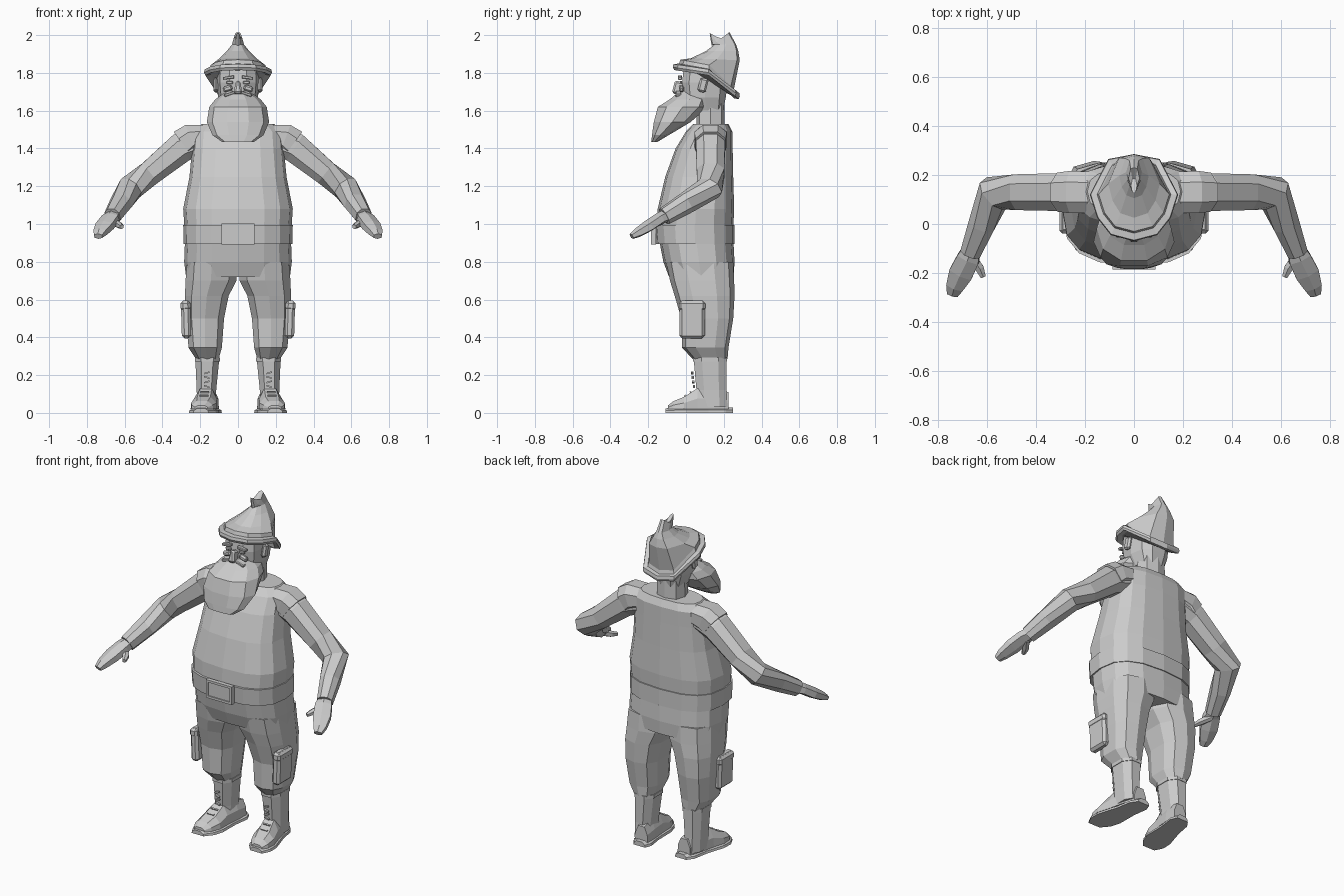
import bpy, bmesh, math
from mathutils import Vector, Matrix

cube = bpy.data.objects.get("Cube")
if cube:
    bpy.data.objects.remove(cube, do_unlink=True)

grey = bpy.data.materials.new("plain grey")
grey.use_nodes = True
grey.diffuse_color = (0.6, 0.6, 0.6, 1)
grey.node_tree.nodes["Principled BSDF"].inputs["Base Color"].default_value = (0.6, 0.6, 0.6, 1)


def finish(name, bm):
    bmesh.ops.recalc_face_normals(bm, faces=bm.faces)
    me = bpy.data.meshes.new(name)
    bm.to_mesh(me)
    bm.free()
    me.materials.append(grey)
    ob = bpy.data.objects.new(name, me)
    bpy.context.collection.objects.link(ob)
    return ob


def skin(name, rings):
    """Flat-faced skin over equal-length rings of points, with end caps."""
    bm = bmesh.new()
    rows = [[bm.verts.new(p) for p in r] for r in rings]
    n = len(rows[0])
    for a, b in zip(rows, rows[1:]):
        for i in range(n):
            j = (i + 1) % n
            bm.faces.new((a[i], a[j], b[j], b[i]))
    bm.faces.new(rows[0][::-1])
    bm.faces.new(rows[-1])
    return finish(name, bm)


def oval(rx, ry, n, e, turn=0.0):
    """Rounded-square outline; a lower e makes it squarer."""
    pts = []
    for i in range(n):
        a = 2 * math.pi * (i + turn) / n
        c, s = math.cos(a), math.sin(a)
        pts.append((rx * math.copysign(abs(c) ** e, c), ry * math.copysign(abs(s) ** e, s)))
    return pts


def stack(name, levels, n=16, e=0.8, turn=0.0, side=1):
    """Levels are (z, x_min, x_max, y_front, y_back)."""
    rings = []
    for z, x0, x1, y0, y1 in levels:
        cx, cy = (x0 + x1) / 2, (y0 + y1) / 2
        rings.append([(side * (cx + x), cy + y, z)
                      for x, y in oval((x1 - x0) / 2, (y1 - y0) / 2, n, e, turn)])
    return skin(name, rings)


def tube(name, path, side=1, n=8):
    """Path entries are (x, y, z, half_width, half_height)."""
    pts = [Vector(p[:3]) for p in path]
    rings = []
    for i, p in enumerate(path):
        d = (pts[min(i + 1, len(pts) - 1)] - pts[max(i - 1, 0)]).normalized()
        u = d.cross(Vector((0, 0, 1))).normalized()
        v = u.cross(d)
        ring = [pts[i] + u * a + v * b for a, b in oval(p[3], p[4], n, 0.85, 0.5)]
        rings.append([(side * q.x, q.y, q.z) for q in ring])
    return skin(name, rings)


def box(name, loc, size, rot=(0, 0, 0), bevel=0.0, taper=None):
    bm = bmesh.new()
    bmesh.ops.create_cube(bm, size=1)
    for v in bm.verts:
        v.co = Vector(a * b for a, b in zip(v.co, size))
        if taper and v.co.z > 0:
            v.co.x *= taper
    if bevel:
        bmesh.ops.bevel(bm, geom=bm.edges[:], offset=bevel, segments=1, affect='EDGES')
    for axis, ang in zip("XYZ", rot):
        bmesh.ops.rotate(bm, verts=bm.verts, matrix=Matrix.Rotation(ang, 3, axis))
    bmesh.ops.translate(bm, verts=bm.verts, vec=loc)
    return finish(name, bm)


# Torso, neck, belt and hips
def body(name, levels, n=16, e=0.75):
    return stack(name, [(z, -rx, rx, f, b) for z, rx, f, b in levels], n, e)


body("shirt", [(0.97, .283, -.155, .25), (1.08, .29, -.15, .255), (1.25, .257, -.11, .25),
               (1.4, .243, -.055, .247), (1.49, .235, 0, .245), (1.53, .19, .04, .225)])
body("belt", [(.895, .288, -.16, .258), (.995, .29, -.168, .258)])
body("hips", [(.72, .275, -.09, .252), (.8, .285, -.12, .257), (.93, .28, -.145, .25)])
body("neck", [(1.5, .085, .055, .205), (1.68, .08, .055, .205)], 8)

# Belt buckle: plate with a raised frame
box("buckle_plate", (0, -.168, .947), (.15, .02, .09))
for s in (-1, 1):
    box("buckle_side", (s * .08, -.172, .947), (.014, .025, .11))
    box("buckle_bar", (0, -.172, .947 + s * .048), (.16, .025, .014))

# Head and face
body("head", [(1.6, .08, .02, .2), (1.67, .105, -.015, .215), (1.75, .112, -.025, .225),
              (1.84, .11, -.015, .23)], 10)
body("beard", [(1.435, .085, -.185, -.15), (1.47, .135, -.182, -.09), (1.54, .165, -.175, .03),
               (1.62, .152, -.155, .12), (1.66, .12, -.09, .125), (1.705, .06, -.035, .1)], 10, .9)
box("nose", (0, -.04, 1.72), (.045, .055, .07), (-.25, 0, 0), .01, .55)
for s in (-1, 1):
    box("eyebrow", (s * .05, -.032, 1.775), (.06, .022, .015), (0, s * .15, 0), .003)
    box("eye", (s * .045, -.026, 1.75), (.035, .012, .016), (0, 0, 0), .003)
    box("cheek", (s * .055, -.024, 1.717), (.05, .025, .03), (0, s * .3, 0), .008)
    box("moustache", (s * .04, -.04, 1.69), (.07, .03, .016), (0, s * .3, 0), .004)
    box("ear", (s * .118, .09, 1.735), (.025, .045, .075), (-.25, 0, 0), .01)

# Hat: angular slanting brim, crown and a tip that hooks forward
half = [(0, -.07), (.095, -.045), (.15, .025), (.18, .12), (.105, .265)]
outline = half + [(0, .285)] + [(-x, y) for x, y in half[:0:-1]]


def hat_ring(scale, lift):
    ring = []
    for x, y in outline:
        z = 1.835 - .15 * (y + .07) if y < .13 else 1.805 - .8 * (y - .13)
        ring.append((x * scale, .13 + (y - .13) * scale, z + lift))
    return ring


def flat_ring(z, rx, front, back, tilt=0.0):
    cy = (front + back) / 2
    return [(x / .18 * rx, cy + (y - .107) / .355 * (back - front), z - tilt * (y - .107))
            for x, y in outline]


skin("hat_brim", [hat_ring(.8, -.015), hat_ring(.96, -.02), hat_ring(1, -.005),
                  hat_ring(.98, .012), hat_ring(.84, .014)])
skin("hat_crown", [hat_ring(.86, 0), hat_ring(.8, .035), flat_ring(1.872, .105, .025, .284, .03),
                   flat_ring(1.915, .06, .105, .277), flat_ring(1.95, .032, .15, .265),
                   flat_ring(1.98, .023, .135, .23, -.2), flat_ring(1.994, .012, .125, .185, .1)])

# Limbs, built once per side
for s, tag in ((1, "left"), (-1, "right")):
    tube(tag + "_sleeve_cap", [(.17, .13, 1.465, .09, .065), (.25, .13, 1.45, .092, .085),
                               (.29, .13, 1.42, .085, .09)], s)
    tube(tag + "_arm", [(.2, .13, 1.44, .08, .08), (.3, .13, 1.405, .082, .085),
                        (.465, .13, 1.27, .078, .07), (.57, .125, 1.19, .075, .065),
                        (.62, .0, 1.11, .058, .058), (.665, -.115, 1.04, .045, .048)], s)
    tube(tag + "_hand", [(.66, -.1, 1.045, .038, .035), (.675, -.14, 1.03, .052, .032),
                         (.705, -.2, .99, .055, .032), (.73, -.255, .955, .04, .026),
                         (.74, -.288, .935, .025, .016)], s, 6)
    tube(tag + "_thumb", [(.665, -.13, 1.015, .02, .02), (.63, -.18, .995, .02, .018),
                          (.615, -.215, .985, .012, .012)], s, 6)
    stack(tag + "_trouser_leg", [(.285, .1, .225, .035, .22), (.345, .082, .265, -.02, .225),
                                 (.5, .07, .28, -.025, .25), (.62, .045, .285, -.06, .257),
                                 (.7, .003, .283, -.085, .255), (.8, .003, .275, -.105, .25)],
          10, .75, .5, s)
    box(tag + "_pocket", (s * .275, .032, .495), (.05, .135, .2), (0, s * .03, 0), .014)
    box(tag + "_pocket_flap", (s * .279, .032, .567), (.05, .14, .05), (0, s * .03, 0), .012)

    # Boot: shaft, cuff, foot and sole, toes turned slightly out
    stack(tag + "_boot_shaft", [(.03, .115, .22, .05, .225), (.12, .112, .222, .05, .22),
                                (.285, .095, .23, .035, .22)], 8, .8, .5, s)
    stack(tag + "_boot_cuff", [(.272, .092, .233, .03, .223), (.292, .092, .233, .03, .223)],
          8, .8, .5, s)
    toe_out = lambda y: .16 - .16 * (y - .12)

    def foot_ring(y, w, z0, z1):
        c = toe_out(y)
        return [(s * (c - w), y, z0), (s * (c + w), y, z0), (s * (c + w * .95), y, (z0 + z1) / 2),
                (s * (c + w * .5), y, z1), (s * (c - w * .5), y, z1),
                (s * (c - w * .95), y, (z0 + z1) / 2)]

    skin(tag + "_boot_foot", [foot_ring(*r) for r in
                              [(-.095, .035, .02, .04), (-.065, .058, .02, .063),
                               (-.01, .07, .02, .085), (.06, .06, .02, .13), (.15, .054, .02, .13),
                               (.225, .042, .02, .11)]])
    skin(tag + "_boot_sole", [foot_ring(*r) for r in
                              [(-.108, .04, 0, .024), (-.06, .072, 0, .028), (0, .08, 0, .028),
                               (.12, .062, 0, .028), (.21, .06, 0, .028), (.25, .038, 0, .028)]])
    for k in range(4):
        box(tag + "_shaft_lace", (s * .165, .042 - k * .003, .14 + k * .024), (.03, .012, .008),
            (0, .3 * (-1) ** k, 0))
    for k in range(2):
        y = -.005 + k * .03
        box(tag + "_foot_lace", (s * toe_out(y), y, .09 + k * .02), (.045, .008, .01), (.5, 0, 0))
